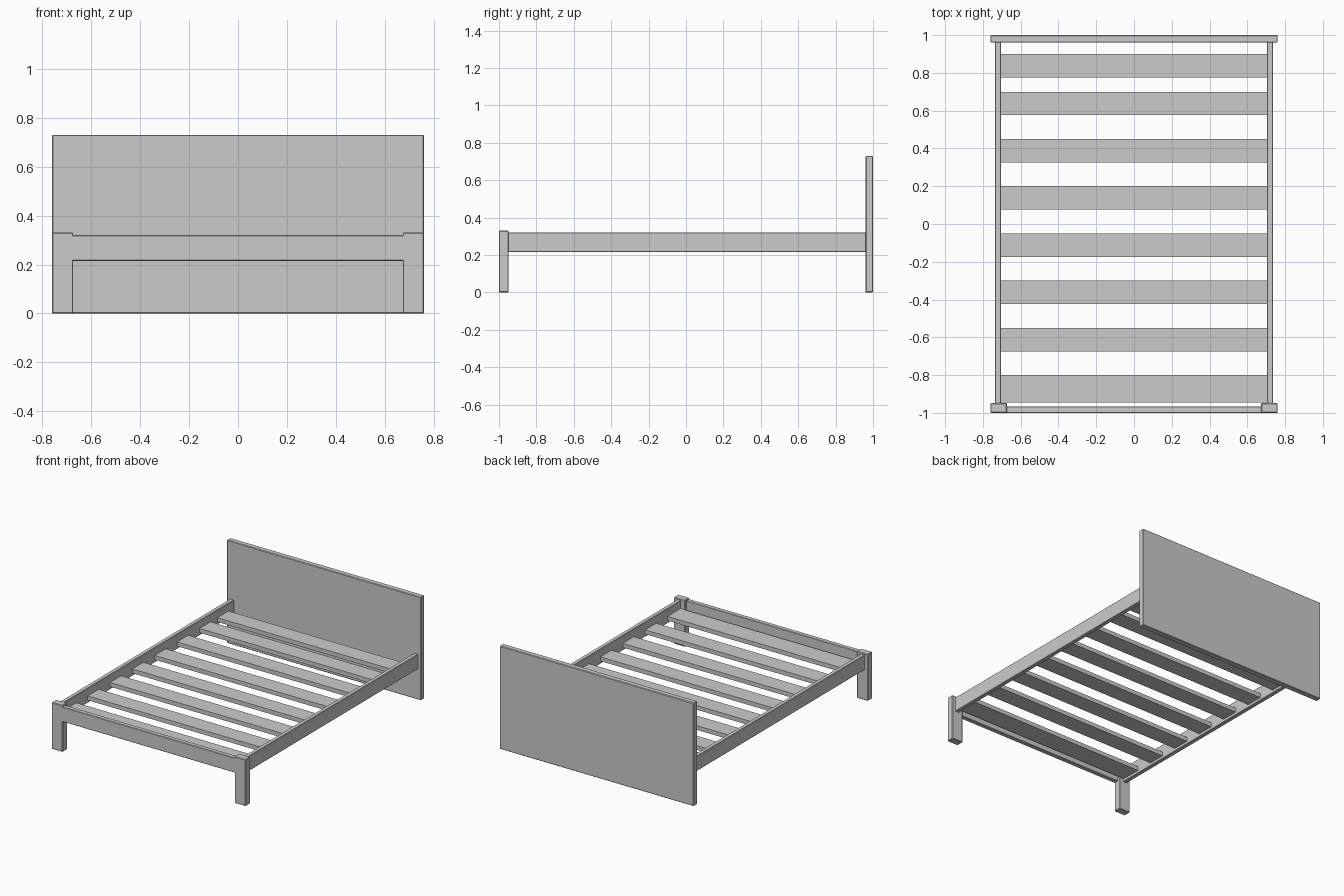
import bpy
import bmesh
from mathutils import Vector

cube = bpy.data.objects.get("Cube")
if cube:
    bpy.data.objects.remove(cube, do_unlink=True)

grey = bpy.data.materials.new("plain grey")
grey.use_nodes = True
colour = (0.6, 0.6, 0.6, 1)
grey.diffuse_color = colour
grey.node_tree.nodes["Principled BSDF"].inputs["Base Color"].default_value = colour


def board(name, low, high, bevel=0.004):
    """Box between two corners, with slightly eased edges."""
    low, high = Vector(low), Vector(high)
    bm = bmesh.new()
    bmesh.ops.create_cube(bm, size=1)
    bmesh.ops.scale(bm, vec=high - low, verts=bm.verts)
    mesh = bpy.data.meshes.new(name)
    bm.to_mesh(mesh)
    bm.free()
    mesh.materials.append(grey)
    obj = bpy.data.objects.new(name, mesh)
    obj.location = (low + high) / 2
    bpy.context.collection.objects.link(obj)
    if bevel:
        mod = obj.modifiers.new("eased edges", "BEVEL")
        mod.width = bevel
        mod.segments = 1
    return obj


HALF_WIDTH = 0.76
RAIL_LOW, RAIL_HIGH = 0.215, 0.32
RAIL_IN, RAIL_OUT = 0.705, 0.735

# Headboard panel reaching the floor
board("headboard", (-HALF_WIDTH, 0.96, 0), (HALF_WIDTH, 1, 0.73))

# Front legs and side rails, one on each side
for side, sign in (("left", 1), ("right", -1)):
    xs = sorted((sign * 0.673, sign * HALF_WIDTH))
    board(side + "_front_leg", (xs[0], -1, 0), (xs[1], -0.948, 0.33))
    xs = sorted((sign * RAIL_IN, sign * RAIL_OUT))
    board(side + "_side_rail", (xs[0], -0.955, RAIL_LOW), (xs[1], 0.965, RAIL_HIGH), 0.003)

# Front rail, flush with the legs
board("front_rail", (-0.68, -1, RAIL_LOW), (0.68, -0.967, RAIL_HIGH), 0.003)

# Slats: evenly spaced, with the two end ones shifted inward
SLAT_LOW, SLAT_HIGH = 0.235, 0.265
for i in range(8):
    back = 0.9 if i == 0 else 0.95 - 0.25 * i
    depth = 0.145 if i == 7 else 0.124
    board(f"slat_{i + 1}", (-RAIL_IN - 0.005, back - depth, SLAT_LOW),
          (RAIL_IN + 0.005, back, SLAT_HIGH), 0)
